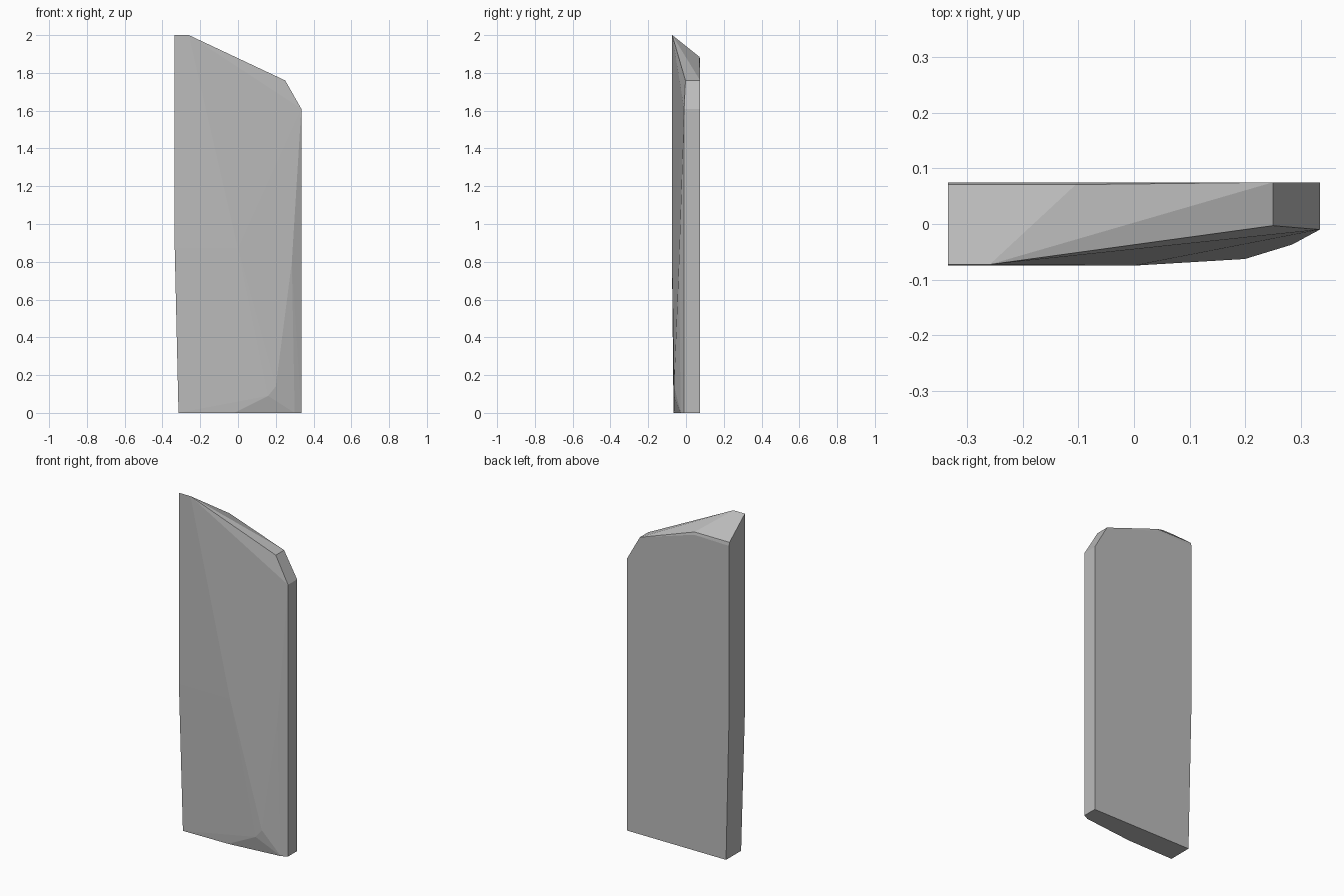
import bpy
import bmesh

cube = bpy.data.objects.get("Cube")
if cube:
    bpy.data.objects.remove(cube, do_unlink=True)

# Stone colour
stone = bpy.data.materials.new("stone_grey")
stone.use_nodes = True
grey = (0.5, 0.5, 0.5, 1)
stone.diffuse_color = grey
stone.node_tree.nodes["Principled BSDF"].inputs["Base Color"].default_value = grey

BACK = 0.075

# Flat back outline (x, z), with a chipped upper corner
back = [(-0.315, 0), (0.335, 0), (0.335, 1.61), (0.25, 1.76),
        (-0.105, 1.87), (-0.335, 1.865), (-0.335, 0.87)]
corners = [(x, BACK, z) for x, z in back]

# Narrow worn lip along the back of the top
corners += [(-0.335, 0.071, 1.885), (-0.105, 0.071, 1.885)]

# Front rim: tall peak, sloping top, right side and base
corners += [(-0.335, -0.073, 2), (-0.26, -0.073, 2),
            (0.25, -0.003, 1.76), (0.335, -0.01, 1.61), (0.335, -0.01, 0),
            (0.3, -0.028, 0), (-0.02, -0.062, 0), (-0.315, -0.066, 0)]

# Front face creases and the chip near the base
corners += [(-0.335, -0.075, 0.87), (0, -0.075, 0.87),
            (0.2, -0.063, 0.14), (0.16, -0.064, 0.09), (0.285, -0.037, 0.8)]

# Slab: hewn stone wrapped tightly around its corners
bm = bmesh.new()
verts = [bm.verts.new(c) for c in corners]
hull = bmesh.ops.convex_hull(bm, input=verts)
spare = [v for v in bm.verts if not v.link_faces]
bmesh.ops.delete(bm, geom=spare, context='VERTS')
bmesh.ops.dissolve_limit(bm, angle_limit=0.005, verts=bm.verts, edges=bm.edges)
bmesh.ops.recalc_face_normals(bm, faces=bm.faces)

mesh = bpy.data.meshes.new("stone_slab")
bm.to_mesh(mesh)
bm.free()
mesh.materials.append(stone)
slab = bpy.data.objects.new("stone_slab", mesh)
bpy.context.collection.objects.link(slab)
